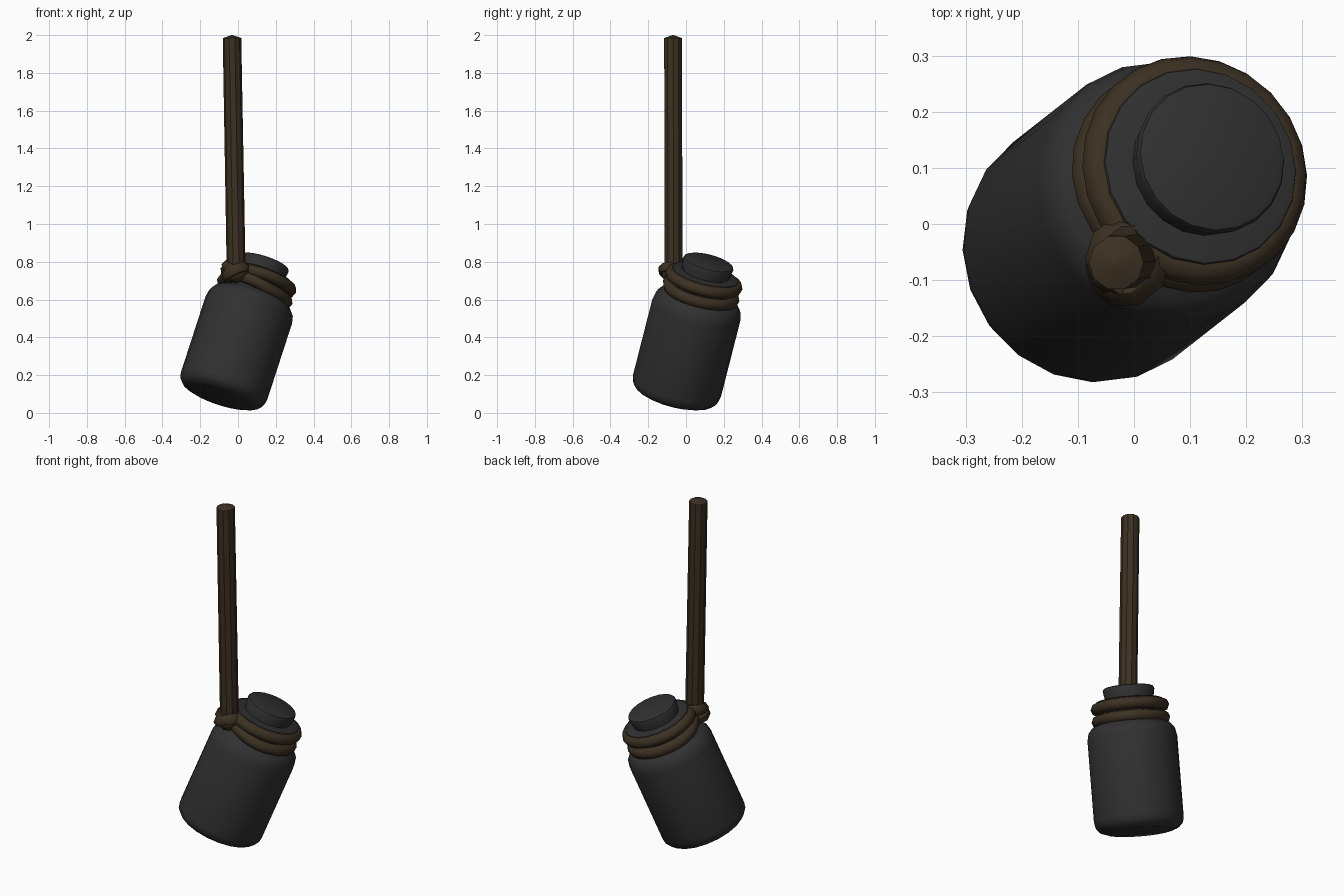
import bpy, bmesh, math
from mathutils import Vector, Matrix

cube = bpy.data.objects.get("Cube")
if cube:
    bpy.data.objects.remove(cube)


def material(name, rgb):
    m = bpy.data.materials.new(name)
    m.use_nodes = True
    m.diffuse_color = (*rgb, 1)
    m.node_tree.nodes["Principled BSDF"].inputs["Base Color"].default_value = (*rgb, 1)
    return m


charcoal = material("charcoal", (0.03, 0.03, 0.03))
rope_brown = material("rope_brown", (0.045, 0.03, 0.016))

# Frame of the tilted jar: origin at the base centre, local z along its axis
AXIS = Vector((0.325, 0.255, 1)).normalized()
BASE = Vector((-0.093, -0.063, 0.083))
JAR = Matrix.Translation(BASE) @ Vector((0, 0, 1)).rotation_difference(AXIS).to_matrix().to_4x4()


def finish(name, bm, mat, frame, angle=40):
    bmesh.ops.recalc_face_normals(bm, faces=bm.faces)
    mesh = bpy.data.meshes.new(name)
    bm.to_mesh(mesh)
    bm.free()
    ob = bpy.data.objects.new(name, mesh)
    bpy.context.collection.objects.link(ob)
    mesh.materials.append(mat)
    ob.matrix_world = frame
    bpy.ops.object.select_all(action="DESELECT")
    ob.select_set(True)
    bpy.context.view_layer.objects.active = ob
    bpy.ops.object.shade_smooth_by_angle(angle=math.radians(angle))
    return ob


def skin(bm, rings, closed=False):
    """Join successive vertex rings with quads; cap both ends if open."""
    n = len(rings[0])
    pairs = list(zip(rings, rings[1:])) + ([(rings[-1], rings[0])] if closed else [])
    for a, b in pairs:
        for i in range(n):
            j = (i + 1) % n
            bm.faces.new((a[i], a[j], b[j], b[i]))
    if not closed:
        bm.faces.new(rings[0])
        bm.faces.new(rings[-1])


def lathe(name, profile, mat, frame, sides=20, angle=40):
    bm = bmesh.new()
    turns = [math.tau * i / sides for i in range(sides)]
    skin(bm, [[bm.verts.new((r * math.cos(a), r * math.sin(a), z)) for a in turns]
              for r, z in profile])
    return finish(name, bm, mat, frame, angle)


def loop(name, radius, thick, height, mat, frame, steps=24, sides=8):
    """Closed rope ring; height(angle) gives its rise along the local axis."""
    bm = bmesh.new()
    rings = []
    for i in range(steps):
        a = math.tau * i / steps
        ring = []
        for k in range(sides):
            b = math.tau * k / sides
            r = radius + thick * math.cos(b)
            ring.append(bm.verts.new((r * math.cos(a), r * math.sin(a),
                                      height(a) + thick * math.sin(b))))
        rings.append(ring)
    skin(bm, rings, closed=True)
    return finish(name, bm, mat, frame, 60)


# Jar body with rounded base, shoulder, neck and lip
lathe("jar_body", [(0.18, 0), (0.212, 0.012), (0.234, 0.035), (0.24, 0.065),
                   (0.24, 0.50), (0.232, 0.54), (0.21, 0.568), (0.175, 0.585),
                   (0.165, 0.60), (0.165, 0.66), (0.18, 0.672), (0.184, 0.69),
                   (0.178, 0.705), (0.16, 0.71)], charcoal, JAR)

# Stopper, slightly wider at the top
lathe("stopper", [(0.125, 0.69), (0.138, 0.762), (0.134, 0.773), (0.125, 0.777)],
      charcoal, JAR)

# Two rope wraps around the neck, drawn together towards the knot
KNOT = Vector((-0.01, -0.065, 0.755))
local_knot = JAR.inverted() @ KNOT
knot_angle = math.atan2(local_knot.y, local_knot.x)


def wrap(side):
    def height(a):
        near = max(0, math.cos(a - knot_angle)) ** 3
        return 0.636 + side * 0.034 * (1 - 0.4 * near) + 0.012 * near
    return height


for label, side in (("lower", -1), ("upper", 1)):
    loop(label + "_wrap", 0.178, 0.032, wrap(side), rope_brown, JAR)

# Hanging rope with a shallow pointed end
top = Vector((-0.032, -0.069, 2.0))
run = top - KNOT
hang = Matrix.Translation(KNOT) @ Vector((0, 0, 1)).rotation_difference(run).to_matrix().to_4x4()
lathe("hanging_rope", [(0.05, -0.02), (0.049, run.length - 0.016), (0.004, run.length)],
      rope_brown, hang, sides=10, angle=30)

# Knot: collar around the rope, a crossing strand and a rounded core
def flat(a):
    return 0


for label, offset, tilt, radius in (("collar", (0, 0.005, 0.012), 0.3, 0.05),
                                    ("crossing", (0, -0.005, -0.012), -0.5, 0.053)):
    turn = Matrix.Rotation(tilt, 4, Vector((0.6, 0.8, 0)))
    loop("knot_" + label, radius, 0.03, flat, rope_brown,
         Matrix.Translation(KNOT + Vector(offset)) @ turn, steps=10, sides=6)

bm = bmesh.new()
bmesh.ops.create_icosphere(bm, subdivisions=2, radius=0.058)
finish("knot_core", bm, rope_brown, Matrix.Translation(KNOT + Vector((0, -0.01, -0.01))), 60)
